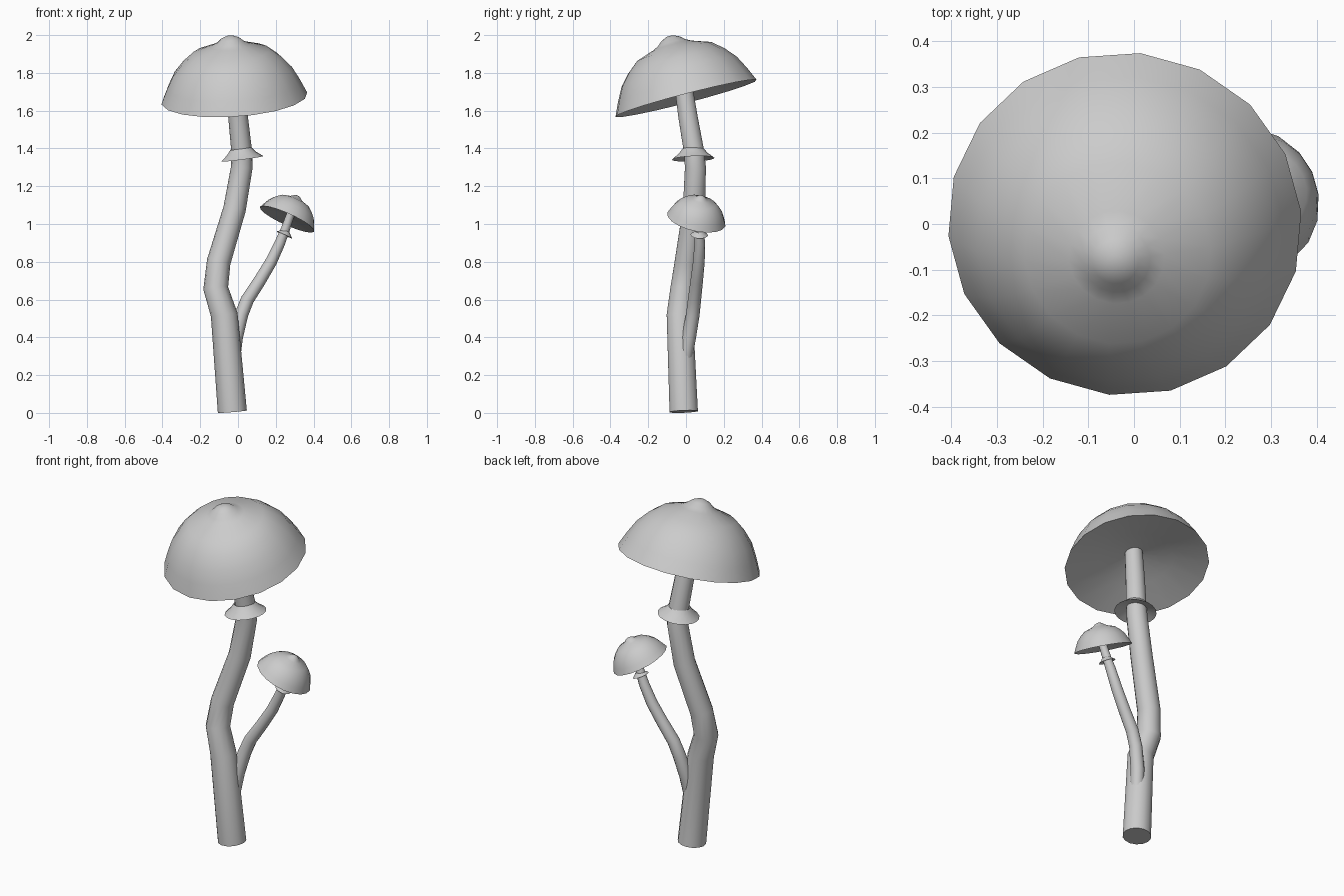
import bpy, bmesh, math
from mathutils import Vector

if "Cube" in bpy.data.objects:
    bpy.data.objects.remove(bpy.data.objects["Cube"], do_unlink=True)

GREY = (0.6, 0.6, 0.6, 1)
grey = bpy.data.materials.new("plain grey")
grey.use_nodes = True
grey.diffuse_color = GREY
grey.node_tree.nodes["Principled BSDF"].inputs["Base Color"].default_value = GREY


def loft(name, rings, sides, closed=False, phase=0.0):
    """Skin circles given as (centre, axis, radius); ends filled unless closed into a loop."""
    bm = bmesh.new()
    loops = []
    for centre, axis, radius in rings:
        turn = Vector((0, 0, 1)).rotation_difference(axis)
        loop = []
        for i in range(sides):
            a = phase + math.tau * i / sides
            spoke = Vector((math.cos(a), math.sin(a), 0)) * radius
            loop.append(bm.verts.new(centre + turn @ spoke))
        loops.append(loop)
    pairs = list(zip(loops, loops[1:]))
    if closed:
        pairs.append((loops[-1], loops[0]))
    for low, high in pairs:
        for i in range(sides):
            j = (i + 1) % sides
            bm.faces.new((low[i], low[j], high[j], high[i]))
    if not closed:
        bm.faces.new(loops[0])
        bm.faces.new(loops[-1])
    bmesh.ops.recalc_face_normals(bm, faces=bm.faces)
    mesh = bpy.data.meshes.new(name)
    bm.to_mesh(mesh)
    bm.free()
    mesh.materials.append(grey)
    obj = bpy.data.objects.new(name, mesh)
    bpy.context.collection.objects.link(obj)
    bpy.ops.object.select_all(action='DESELECT')
    obj.select_set(True)
    bpy.context.view_layer.objects.active = obj
    bpy.ops.object.shade_smooth_by_angle(angle=math.radians(45))
    return obj


def stem(name, path, sides=14):
    """Tapering tube through points of (x, y, z, radius)."""
    pts = [Vector(p[:3]) for p in path]
    rings = []
    for i, p in enumerate(pts):
        axis = (pts[min(i + 1, len(pts) - 1)] - pts[max(i - 1, 0)]).normalized()
        rings.append((p, axis, path[i][3]))
    return loft(name, rings, sides)


def turned(name, profile, centre, axis, scale=1.0, closed=False):
    """Turned shape from (radius, height) pairs, tilted along an axis."""
    axis = Vector(axis).normalized()
    rings = [(Vector(centre) + axis * h * scale, axis, r * scale) for r, h in profile]
    return loft(name, rings, 18, closed, math.radians(4.5))


# Shared profiles: hollow cap with a nub, and a flared skirt around the stem
CAP = [(0.03, 0.08), (0.2, 0.045), (0.388, 0), (0.354, 0.075), (0.317, 0.145), (0.265, 0.205),
       (0.205, 0.255), (0.105, 0.289), (0.075, 0.305), (0.05, 0.327), (0.018, 0.341)]
SKIRT = [(0.05, 0.02), (0.113, 0), (0.078, 0.028), (0.056, 0.055)]
SMALL = 0.407

# Large mushroom
stem("large_stem", [
    (-0.03, -0.012, 0.007, 0.077), (-0.073, -0.033, 0.52, 0.071),
    (-0.118, -0.018, 0.66, 0.066), (-0.102, 0.002, 0.8, 0.063),
    (-0.018, 0.042, 1.08, 0.06), (0.02, 0.05, 1.3, 0.057),
    (0.02, 0.043, 1.38, 0.055), (0, 0.01, 1.57, 0.052),
    (-0.012, -0.018, 1.76, 0.048)])
turned("large_skirt", SKIRT, (0.022, 0.038, 1.345), (-0.13, -0.04, 1), closed=True)
turned("large_cap", CAP, (-0.02, 0, 1.665), (-0.065, -0.26, 1))

# Small mushroom branching from the large stem
stem("small_stem", [
    (-0.035, -0.02, 0.2, 0.036), (-0.012, 0.015, 0.4, 0.038),
    (0.018, 0.036, 0.52, 0.036), (0.05, 0.045, 0.6, 0.035),
    (0.115, 0.057, 0.7, 0.033), (0.175, 0.068, 0.8, 0.031),
    (0.222, 0.073, 0.9, 0.028), (0.25, 0.07, 0.97, 0.024),
    (0.285, 0.065, 1.07, 0.021)], sides=12)
turned("small_skirt", SKIRT, (0.245, 0.07, 0.942), (0.45, 0.05, 1), SMALL, closed=True)
turned("small_cap", CAP, (0.26, 0.055, 1.025), (0.45, 0.22, 1), SMALL)
